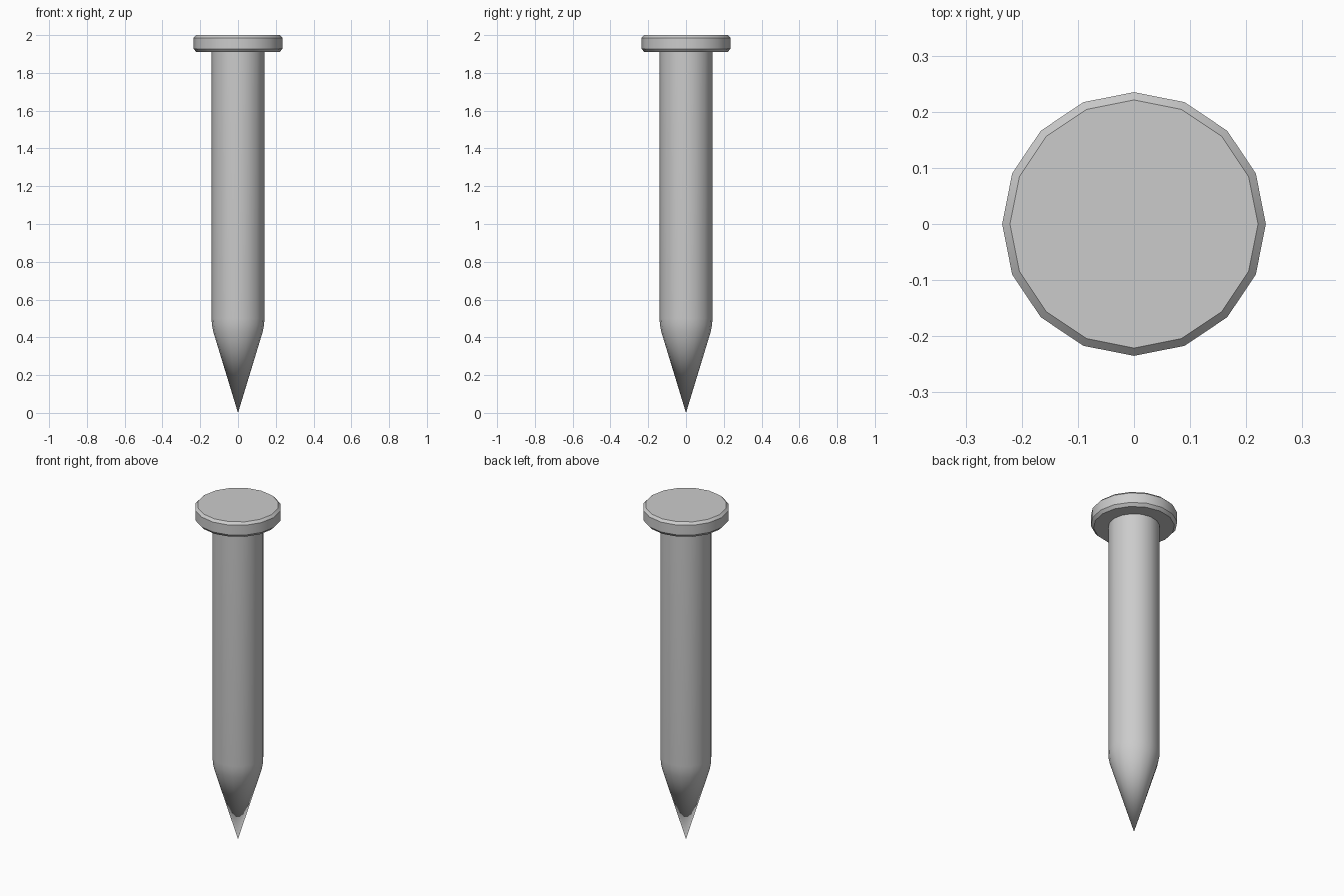
import bpy, bmesh, math

if "Cube" in bpy.data.objects:
    bpy.data.objects.remove(bpy.data.objects["Cube"])

SIDES = 16


def lathe(name, profile):
    """Revolve (radius, z) points around z; zero radius makes a single pole."""
    bm = bmesh.new()
    rings = []
    for r, z in profile:
        if r == 0:
            rings.append([bm.verts.new((0, 0, z))] * SIDES)
        else:
            rings.append([bm.verts.new((r * math.cos(2 * math.pi * i / SIDES),
                                        r * math.sin(2 * math.pi * i / SIDES), z))
                          for i in range(SIDES)])
    for a, b in zip(rings, rings[1:]):
        for i in range(SIDES):
            j = (i + 1) % SIDES
            bm.faces.new(list(dict.fromkeys((a[i], a[j], b[j], b[i]))))
    # close open ends with flat caps
    if profile[0][0] > 0:
        bm.faces.new(rings[0][::-1])
    if profile[-1][0] > 0:
        bm.faces.new(rings[-1])
    bmesh.ops.recalc_face_normals(bm, faces=bm.faces[:])
    mesh = bpy.data.meshes.new(name)
    bm.to_mesh(mesh)
    bm.free()
    obj = bpy.data.objects.new(name, mesh)
    bpy.context.collection.objects.link(obj)
    bpy.ops.object.select_all(action='DESELECT')
    obj.select_set(True)
    bpy.context.view_layer.objects.active = obj
    bpy.ops.object.shade_smooth_by_angle(angle=math.radians(30))
    return obj


# Shank with softened shoulder and pointed tip
lathe("shank", [(0, 0), (0.131, 0.43), (0.138, 0.465), (0.14, 0.5), (0.14, 1.92)])

# Flat head with chamfered rims
lathe("head", [(0.22, 1.91), (0.235, 1.927), (0.235, 1.986), (0.221, 2.0)])
